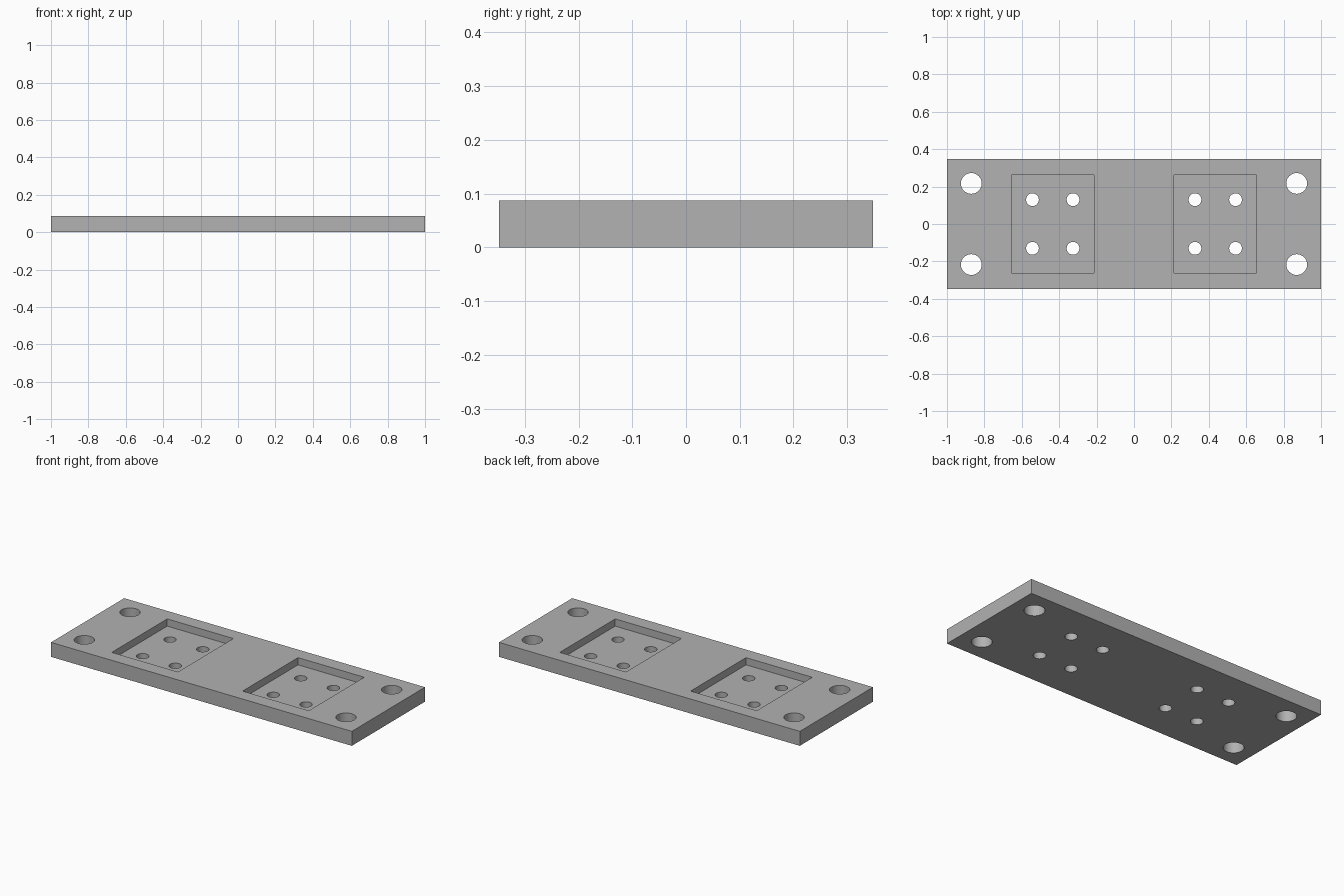
import bpy
from math import radians

if "Cube" in bpy.data.objects:
    bpy.data.objects.remove(bpy.data.objects["Cube"], do_unlink=True)

LENGTH, WIDTH, HEIGHT = 2.0, 0.695, 0.087
POCKET_DEPTH = 0.0435

# Single plain grey
grey = bpy.data.materials.new("plain grey")
grey.use_nodes = True
colour = (0.445, 0.445, 0.445, 1)
grey.diffuse_color = colour
grey.node_tree.nodes["Principled BSDF"].inputs["Base Color"].default_value = colour


def box(name, size, location):
    bpy.ops.mesh.primitive_cube_add(size=1, location=location)
    obj = bpy.context.object
    obj.name = name
    obj.scale = size
    bpy.ops.object.transform_apply(location=False, rotation=False, scale=True)
    obj.data.materials.append(grey)
    return obj


def drill(name, radius, x, y):
    bpy.ops.mesh.primitive_cylinder_add(vertices=48, radius=radius, depth=0.4,
                                        location=(x, y, HEIGHT / 2))
    obj = bpy.context.object
    obj.name = name
    obj.data.materials.append(grey)
    return obj


def cut(target, cutter):
    cutter.hide_render = True
    bpy.context.view_layer.objects.active = target
    mod = target.modifiers.new("cut", 'BOOLEAN')
    mod.operation = 'DIFFERENCE'
    mod.solver = 'EXACT'
    mod.object = cutter
    bpy.ops.object.modifier_apply(modifier=mod.name)
    bpy.data.objects.remove(cutter, do_unlink=True)


# Base plate
plate = box("mounting_plate", (LENGTH, WIDTH, HEIGHT), (0, 0, HEIGHT / 2))

for side in (-1, 1):
    # Rectangular pocket, open at the top
    cut(plate, box("pocket_cutter", (0.44, 0.526, 2 * POCKET_DEPTH),
                   (side * 0.435, 0, HEIGHT)))
    for end in (-1, 1):
        # Large corner holes
        cut(plate, drill("corner_hole_cutter", 0.0555, side * 0.87, end * 0.217))
        # Small holes through the pocket floor
        for x in (0.326, 0.543):
            cut(plate, drill("pocket_hole_cutter", 0.034, side * x, end * 0.13))

# Smooth hole walls, crisp edges elsewhere
bpy.ops.object.select_all(action='DESELECT')
plate.select_set(True)
bpy.context.view_layer.objects.active = plate
bpy.ops.object.shade_smooth_by_angle(angle=radians(30))
